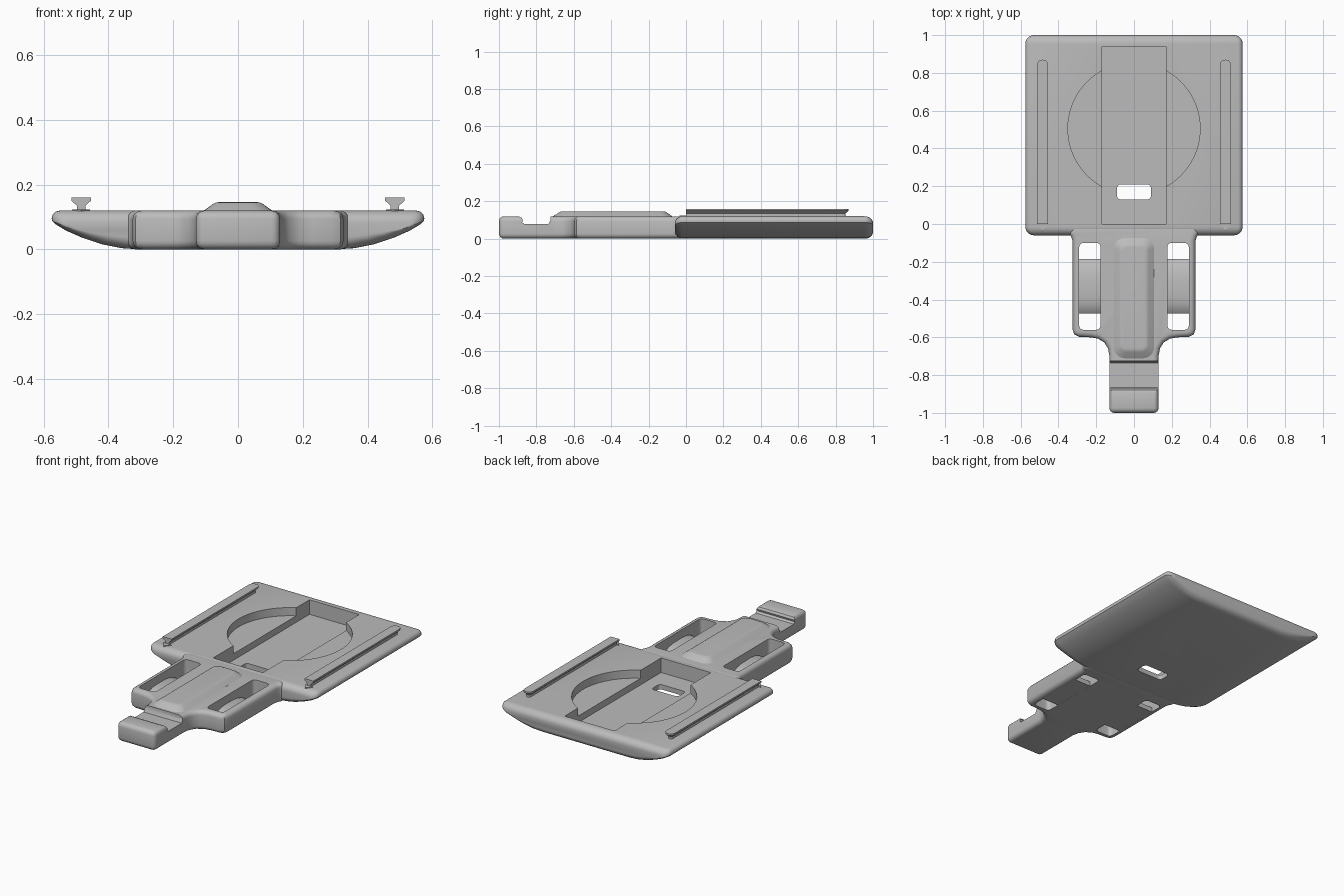
import bpy, bmesh
from math import sin, cos, pi, radians

cube = bpy.data.objects.get("Cube")
if cube:
    bpy.data.objects.remove(cube, do_unlink=True)

grey = bpy.data.materials.new("plain_grey")
grey.use_nodes = True
COLOUR = (0.5, 0.5, 0.5, 1)
grey.diffuse_color = COLOUR
grey.node_tree.nodes["Principled BSDF"].inputs["Base Color"].default_value = COLOUR


def loft(name, rings):
    """Skin a list of matching closed rings and cap both ends."""
    bm = bmesh.new()
    loops = [[bm.verts.new(p) for p in ring] for ring in rings]
    for a, b in zip(loops, loops[1:]):
        for i in range(len(a)):
            j = (i + 1) % len(a)
            bm.faces.new((a[i], a[j], b[j], b[i]))
    bm.faces.new(loops[0][::-1])
    bm.faces.new(loops[-1])
    bmesh.ops.recalc_face_normals(bm, faces=bm.faces)
    mesh = bpy.data.meshes.new(name)
    bm.to_mesh(mesh)
    bm.free()
    mesh.materials.append(grey)
    ob = bpy.data.objects.new(name, mesh)
    bpy.context.collection.objects.link(ob)
    return ob


def prism_z(name, pts, z0, z1):
    return loft(name, [[(x, y, z) for x, y in pts] for z in (z0, z1)])


def prism_x(name, pts, x0, x1):
    return loft(name, [[(x, y, z) for y, z in pts] for x in (x0, x1)])


def rounded_rect(x0, x1, y0, y1, r, n=5):
    corners = ((x1 - r, y1 - r), (x0 + r, y1 - r), (x0 + r, y0 + r), (x1 - r, y0 + r))
    return [(cx + r * cos(pi / 2 * (k + i / n)), cy + r * sin(pi / 2 * (k + i / n)))
            for k, (cx, cy) in enumerate(corners) for i in range(n + 1)]


def apply(ob, mod):
    bpy.context.view_layer.objects.active = ob
    bpy.ops.object.modifier_apply(modifier=mod.name)


def bevel(ob, width, segments=4, angle=60):
    mod = ob.modifiers.new("bevel", "BEVEL")
    mod.width, mod.segments = width, segments
    mod.limit_method, mod.angle_limit = "ANGLE", radians(angle)
    mod.use_clamp_overlap = False
    apply(ob, mod)


def cut(ob, cutter):
    mod = ob.modifiers.new("cut", "BOOLEAN")
    mod.operation, mod.solver, mod.object = "DIFFERENCE", "EXACT", cutter
    apply(ob, mod)
    bpy.data.objects.remove(cutter, do_unlink=True)


def mirrored(half):
    return half + [(-x, v) for x, v in reversed(half)]


# Boat-bottomed plate: one cross-section, pulled in at both ends
TOP, MID = 0.12, 0.06
section = mirrored([(0.30, 0), (0.36, 0.004), (0.42, 0.016), (0.48, 0.036), (0.53, 0.058),
                    (0.562, 0.077), (0.573, 0.087), (0.575, 0.096), (0.571, 0.109),
                    (0.562, 0.117), (0.55, TOP)])
Y0, Y1, R = -0.06, 1.0, 0.045
steps = [pi / 2 * i / 6 for i in range(7)]
stations = [(Y0 + R * (1 - cos(a)), 1 - sin(a)) for a in steps]
stations += [(Y1 - (y - Y0), s) for y, s in reversed(stations)]
plate = loft("plate", [[(x * (1 - s * R / 0.575), y, MID + (z - MID) * (1 - s * 0.6))
                        for x, z in section] for y, s in stations])

# Recesses and through slot in the plate
circle = [(0.35 * cos(2 * pi * i / 96), 0.505 + 0.35 * sin(2 * pi * i / 96)) for i in range(96)]
channel = [(-0.17, 0), (0.17, 0), (0.17, 0.94), (-0.17, 0.94)]
cut(plate, prism_z("disc_cutter", circle, 0.07, 0.3))
cut(plate, prism_z("channel_cutter", channel, 0.03, 0.3))
cut(plate, prism_z("slot_cutter", rounded_rect(-0.09, 0.09, 0.13, 0.21, 0.02), -0.1, 0.3))

# Neck and tail in one outline
outline = mirrored([(0.32, -0.003), (0.35, -0.05), (0.333, -0.067), (0.325, -0.09),
                    (0.325, -0.56), (0.316, -0.585), (0.29, -0.597), (0.23, -0.6),
                    (0.19, -0.607), (0.157, -0.627), (0.137, -0.66), (0.13, -0.70),
                    (0.13, -1.0)])
neck = prism_z("neck", outline, 0.0005, 0.1195)
bevel(neck, 0.026)

# Notch that leaves the end hook
notch = [(-0.725, 0.3), (-0.725, 0.1), (-0.735, 0.078), (-0.865, 0.078), (-0.876, 0.088),
         (-0.872, 0.1), (-0.88, 0.113), (-0.90, 0.1205), (-0.90, 0.3)]
cut(neck, prism_x("notch_cutter", notch, -0.3, 0.3))

# Side windows with a low arched bridge in each
bridge = [(-0.185, 0.001), (-0.185, 0.03), (-0.21, 0.048), (-0.25, 0.062), (-0.29, 0.068),
          (-0.37, 0.07), (-0.42, 0.066), (-0.455, 0.055), (-0.475, 0.04), (-0.475, 0.001)]
for side, label in ((1, "left"), (-1, "right")):
    xa, xb = sorted((side * 0.177, side * 0.29))
    cut(neck, prism_z("window_cutter", rounded_rect(xa, xb, -0.56, -0.10, 0.022), -0.1, 0.3))
    prism_x(label + "_bridge", bridge, xa - 0.01, xb + 0.01)

# Raised rib along the neck
rib_levels = ((0.0, 0.117), (0.006, 0.121), (0.034, 0.141), (0.042, 0.145), (0.052, 0.146))
loft("rib", [[(x, y, z) for x, y in rounded_rect(-0.11 + d, 0.11 - d, -0.715 + d * 1.1,
                                                 -0.07 - d, 0.06 - d * 0.7)]
             for d, z in rib_levels])

# T-shaped rails: thin stem, flared head with round rear end, pointed front tip
head_levels = ((0.013, 0.115), (0.013, 0.135), (0.03, 0.15), (0.03, 0.16))
for side, label in ((1, "left"), (-1, "right")):
    cx = side * 0.484
    rings = []
    for w, z in head_levels:
        ring = [(cx - w, 0, z), (cx + w, 0, z)]
        ring += [(cx + w * cos(pi * i / 10), 0.84 + w * sin(pi * i / 10), z) for i in range(11)]
        rings.append(ring)
    loft(label + "_rail", rings)
    tip = [(cx - 0.028, 0.001), (cx, -0.035), (cx + 0.028, 0.001)]
    prism_z(label + "_rail_tip", tip, 0.118, 0.124)

# Smooth shading with crisp edges
for ob in bpy.context.scene.objects:
    ob.select_set(ob.type == "MESH")
bpy.context.view_layer.objects.active = plate
bpy.ops.object.shade_smooth_by_angle(angle=radians(35))
